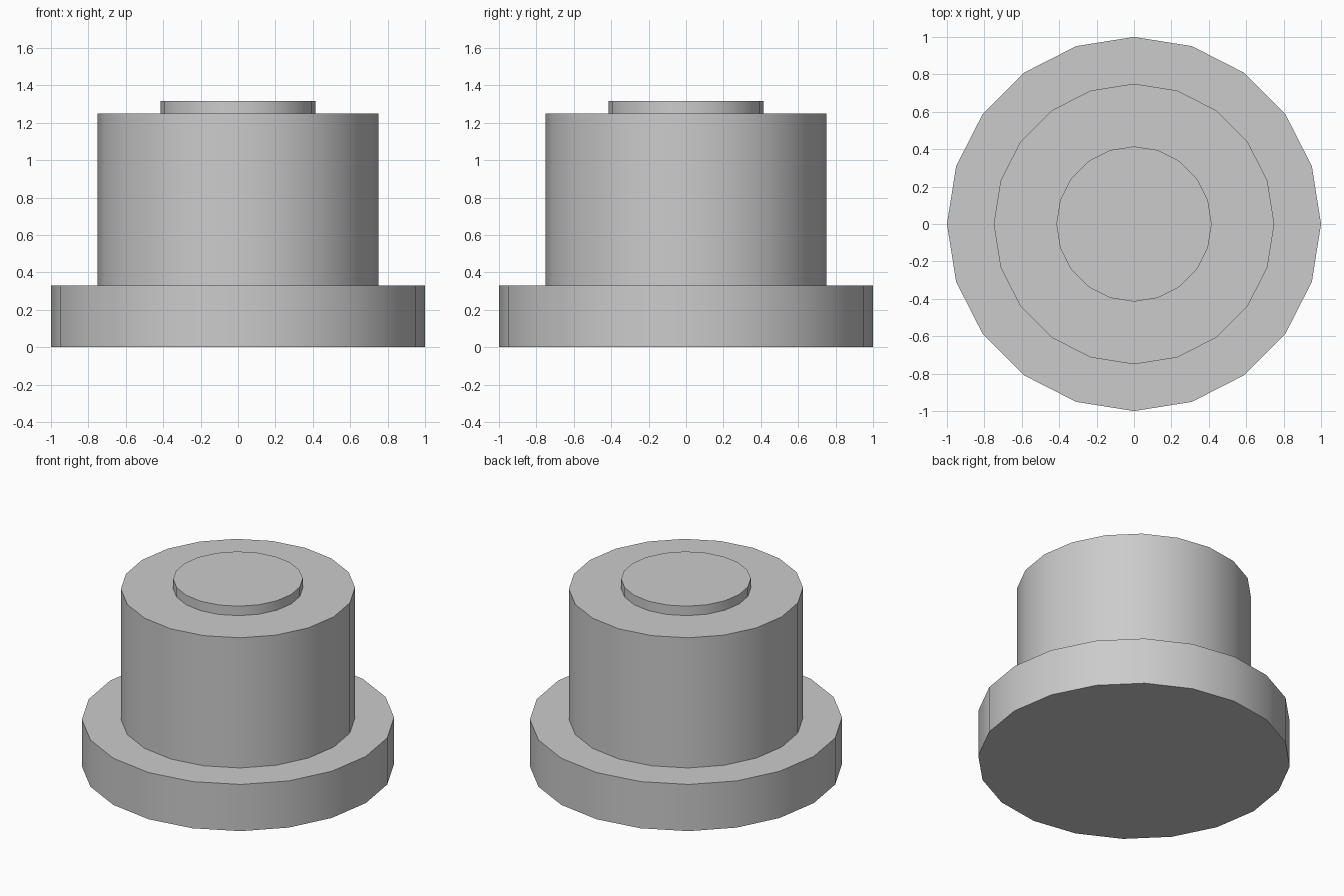
import bpy
from math import radians

cube = bpy.data.objects.get("Cube")
if cube:
    bpy.data.objects.remove(cube, do_unlink=True)

SIDES = 20
SINK = 0.03  # upper parts reach slightly into the part below

grey = bpy.data.materials.new("light_grey")
grey.use_nodes = True
colour = (0.6, 0.6, 0.6, 1.0)
grey.diffuse_color = colour
grey.node_tree.nodes["Principled BSDF"].inputs["Base Color"].default_value = colour


def disc(name, radius, bottom, top):
    """Upright cylinder with smooth sides and sharp rims."""
    bpy.ops.mesh.primitive_cylinder_add(
        vertices=SIDES, radius=radius, depth=top - bottom,
        location=(0, 0, (bottom + top) / 2))
    obj = bpy.context.object
    obj.name = obj.data.name = name
    obj.data.materials.append(grey)
    bpy.ops.object.shade_smooth_by_angle(angle=radians(30))
    return obj


# Wide flange at the bottom
disc("base_flange", 1.0, 0.0, 0.33)
# Main drum
disc("body", 0.75, 0.33 - SINK, 1.25)
# Low raised button on top
disc("top_button", 0.415, 1.25 - SINK, 1.317)
